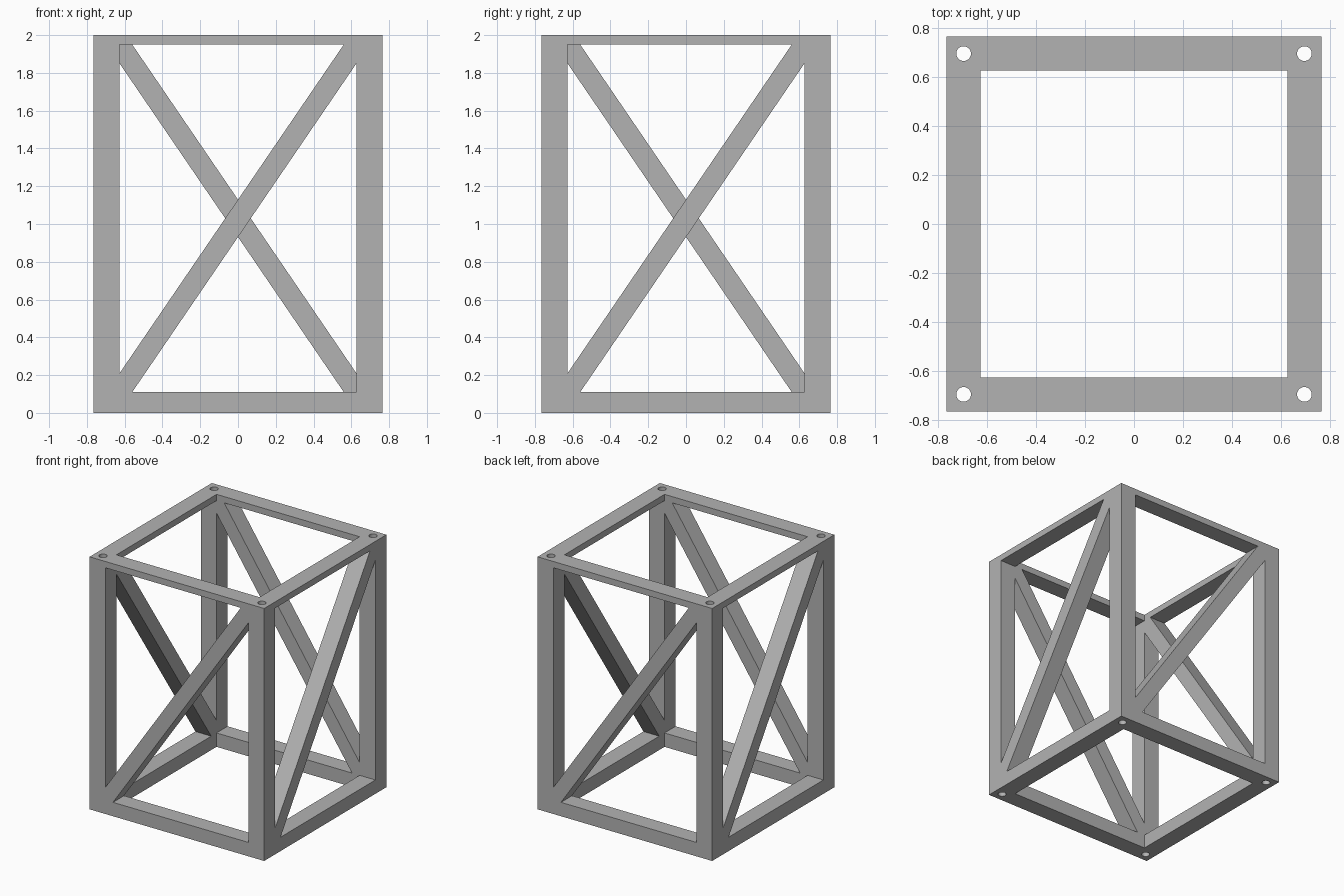
import bpy, bmesh, math
from mathutils import Matrix, Vector

cube = bpy.data.objects.get("Cube")
if cube:
    bpy.data.objects.remove(cube, do_unlink=True)

OUT, INN = 0.765, 0.627          # outer and inner half widths of the frame
LOW, HIGH, TOP = 0.11, 1.95, 2.0  # top of lower rail, underside of upper rail, height
HOLE = 0.03
SIDES = ("front", "right", "back", "left")

grey = bpy.data.materials.new("plain grey")
grey.use_nodes = True
colour = (0.45, 0.45, 0.45, 1)
grey.diffuse_color = colour
grey.node_tree.nodes["Principled BSDF"].inputs["Base Color"].default_value = colour


def prism(name, loops, extrude, turn):
    """Fill closed loops (later ones are holes), extrude, and rotate about z."""
    bm = bmesh.new()
    edges = []
    for loop in loops:
        vs = [bm.verts.new(p) for p in loop]
        edges += [bm.edges.new((a, b)) for a, b in zip(vs, vs[1:] + vs[:1])]
    bmesh.ops.triangle_fill(bm, edges=edges, use_beauty=True)
    moved = bmesh.ops.extrude_face_region(bm, geom=bm.faces[:], use_keep_orig=True)
    verts = [g for g in moved["geom"] if isinstance(g, bmesh.types.BMVert)]
    bmesh.ops.translate(bm, vec=Vector(extrude), verts=verts)
    bmesh.ops.transform(bm, matrix=Matrix.Rotation(turn, 4, "Z"), verts=bm.verts)
    bmesh.ops.recalc_face_normals(bm, faces=bm.faces)
    mesh = bpy.data.meshes.new(name)
    bm.to_mesh(mesh)
    bm.free()
    mesh.materials.append(grey)
    obj = bpy.data.objects.new(name, mesh)
    bpy.context.collection.objects.link(obj)
    return obj


def panel(points):
    """Outline drawn on the front plane."""
    return [(x, -OUT, z) for x, z in points]


mid = (OUT + INN) / 2
square = [(-OUT, -OUT, 0), (-INN, -OUT, 0), (-INN, -INN, 0), (-OUT, -INN, 0)]
hole = [(-mid + HOLE * math.cos(a), -mid + HOLE * math.sin(a), 0)
        for a in (math.tau * i / 32 for i in range(32))]
lower = panel([(-INN, 0), (INN, 0), (INN, LOW), (-INN, LOW)])
upper = panel([(-INN, HIGH), (INN, HIGH), (INN, TOP), (-INN, TOP)])
# Diagonal trimmed to the corners of the opening
dx, dz = 0.067, 0.1
brace = panel([(-INN, LOW), (-INN + dx, LOW), (INN, HIGH - dz),
               (INN, HIGH), (INN - dx, HIGH), (-INN, LOW + dz)])

# Same post, rails and diagonal on each of the four sides
depth = (0, OUT - INN, 0)
for i, side in enumerate(SIDES):
    turn = i * math.pi / 2
    post = prism(side + "_corner_post", [square, hole], (0, 0, TOP), turn)
    prism(side + "_lower_rail", [lower], depth, turn)
    prism(side + "_upper_rail", [upper], depth, turn)
    prism(side + "_diagonal_brace", [brace], depth, turn)
    bpy.ops.object.select_all(action="DESELECT")
    post.select_set(True)
    bpy.context.view_layer.objects.active = post
    bpy.ops.object.shade_smooth_by_angle(angle=math.radians(30))
